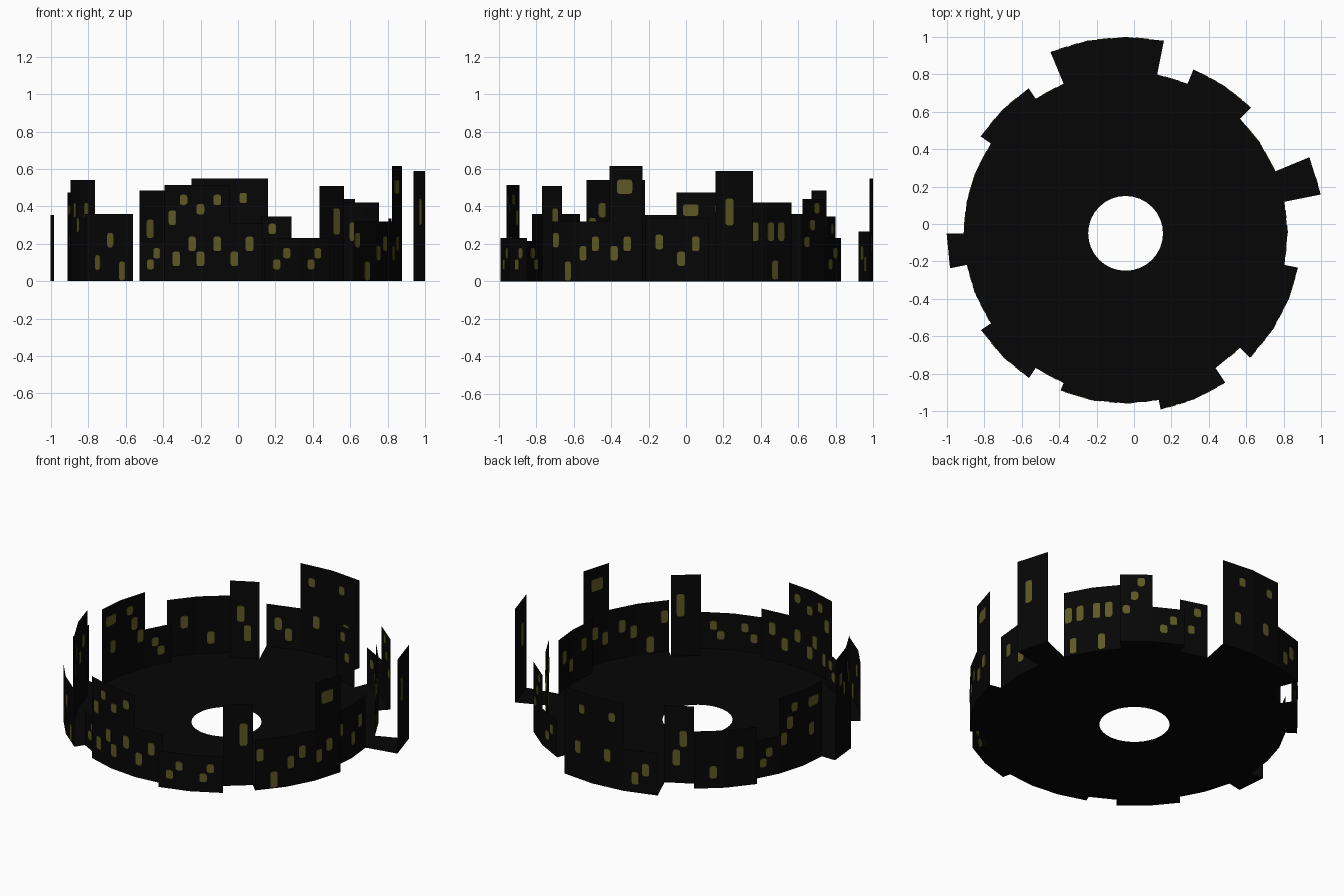
import bpy, bmesh, math
from mathutils import Vector

if "Cube" in bpy.data.objects:
    bpy.data.objects.remove(bpy.data.objects["Cube"])

CENTER = Vector((-0.045, -0.05, 0))
STEP = math.tau / 32
HOLE = 0.2
BASE_RADIUS = 0.866


def material(name, rgb):
    m = bpy.data.materials.new(name)
    m.diffuse_color = (*rgb, 1)
    m.use_nodes = True
    m.node_tree.nodes["Principled BSDF"].inputs["Base Color"].default_value = m.diffuse_color
    return m


DARK = material("night black", (0.0019, 0.0019, 0.0019))
GLOW = material("dim window yellow", (0.11, 0.1, 0.0175))

# Buildings that stand out from the base circle: first segment -> (segments, radius)
BLOCKS = {1: (1, 1.064), 4: (2, .949), 7: (3, 1.05), 11: (2, .933), 16: (1, .957),
          19: (2, .93), 22: (3, .909), 25: (2, .96), 28: (3, .94)}
# Roof heights, counter-clockwise from +x
HEIGHTS = [.335, .59, .42, .42, .44, .23, .345, .55, .55, .265, .485,
           .36, .36, .24, .475, .475, .355, .54, .54, .36, .36, .215,
           .515, .515, .31, .23, .23, .51, .32, .32, .615, .335]
# Single large windows: segment -> (position along wall, z, width, height)
LARGE = {1: (.37, .37, .045, .145), 27: (.68, .32, .045, .14),
         30: (.47, .505, .085, .075), 15: (.55, .38, .085, .06)}
# Window patterns (position along wall, z) shared by segments
PATTERNS = [
    ((0, 24), [(.14, .12), (.6, .2)]),
    ((11, 19), [(.6, .1)]),
    ((12, 15, 31), [(.45, .21)]),
    ((25, 5, 9), [(.35, .09), (.65, .15)]),
    ((26, 13, 21), [(.4, .09), (.62, .15)]),
    ((22,), [(.37, .12), (.25, .34), (.6, .435), (.87, .2)]),
    ((23,), [(.12, .385), (.12, .12), (.63, .435), (.63, .2)]),
    ((7, 8), [(.64, .445), (.5, .2)]),
    ((3, 2), [(.16, .265), (.58, .265), (.33, .06)]),
    ((4, 14), [(.2, .21), (.45, .3), (.65, .39)]),
    ((6, 10), [(.63, .28), (.4, .16)]),
    ((20, 28), [(.15, .22), (.6, .055)]),
    ((29, 30), [(.15, .15), (.55, .2)]),
    ((17, 18), [(.45, .38), (.8, .3)]),
]


def radius(k):
    for start, (n, r) in BLOCKS.items():
        if start <= k < start + n:
            return r
    return BASE_RADIUS


def polar(r, k):
    return CENTER + Vector((r * math.cos(k * STEP), r * math.sin(k * STEP), 0))


def finish(bm, name, mat):
    me = bpy.data.meshes.new(name)
    bmesh.ops.remove_doubles(bm, verts=bm.verts, dist=1e-5)
    bm.to_mesh(me)
    bm.free()
    me.materials.append(mat)
    bpy.context.collection.objects.link(bpy.data.objects.new(name, me))


def face(bm, pts):
    return bm.faces.new([bm.verts.new(p) for p in pts])


def window_plate(bm, a, b, u, z, w=.042, h=.078):
    """Rounded plate through the wall, so it shows on both sides."""
    along = (b - a).normalized()
    out = along.cross(Vector((0, 0, 1)))
    c = a.lerp(b, u) + Vector((0, 0, z)) - out * .0025
    x, y, k = w / 2, h / 2, .012
    outline = [(x - k, -y), (x - k * .3, -y + k * .3), (x, -y + k)]
    outline += [(p, -q) for p, q in reversed(outline)]
    outline += [(-p, -q) for p, q in outline]
    f = face(bm, [c + along * p + Vector((0, 0, q)) for p, q in outline])
    g = bmesh.ops.extrude_face_region(bm, geom=[f], use_keep_orig=True)
    bmesh.ops.translate(bm, vec=out * .005,
                        verts=[v for v in g["geom"] if isinstance(v, bmesh.types.BMVert)])


def window_spots(k, height):
    """Large windows plus the segment's pattern; tall slots or small panes by building."""
    if k in LARGE:
        yield LARGE[k]
    for segments, spots in PATTERNS:
        if k in segments:
            for u, z in spots:
                small = height < .25 or k in (4, 5, 6) or z > .38
                slot = k in (2, 3, 10) or z < .06
                yield (u, z, .042, .1 if slot else .055 if small else .078)


floor, walls, windows = bmesh.new(), bmesh.new(), bmesh.new()
for k, height in enumerate(HEIGHTS):
    a, b = polar(radius(k), k), polar(radius(k), k + 1)
    up = Vector((0, 0, height))
    face(floor, [polar(HOLE, k), a, b, polar(HOLE, k + 1)])
    face(walls, [a, b, b + up, a + up])
    for spot in window_spots(k, height):
        window_plate(windows, a, b, *spot)
bmesh.ops.recalc_face_normals(windows, faces=windows.faces)

# Flat ring floor, skyline of thin walls, lit windows
finish(floor, "ring_floor", DARK)
finish(walls, "skyline_walls", DARK)
finish(windows, "lit_windows", GLOW)
